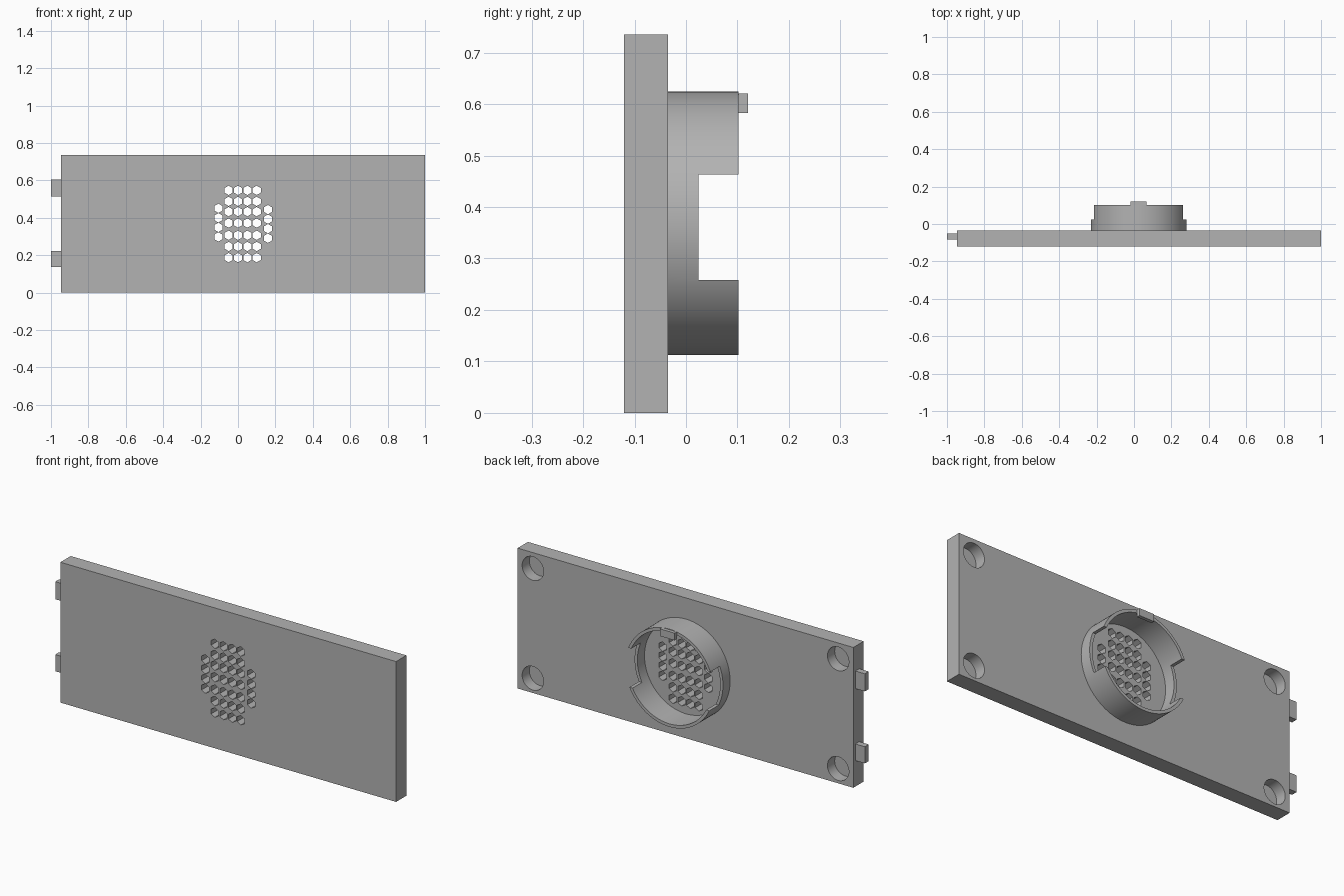
import bpy, bmesh, math
from mathutils import Matrix, Vector

if "Cube" in bpy.data.objects:
    bpy.data.objects.remove(bpy.data.objects["Cube"], do_unlink=True)

grey = bpy.data.materials.new("plain grey")
grey.use_nodes = True
grey.diffuse_color = (0.45, 0.45, 0.45, 1)
grey.node_tree.nodes["Principled BSDF"].inputs["Base Color"].default_value = grey.diffuse_color


def finish(name, bm):
    bmesh.ops.recalc_face_normals(bm, faces=bm.faces)
    mesh = bpy.data.meshes.new(name)
    bm.to_mesh(mesh)
    bm.free()
    mesh.materials.append(grey)
    obj = bpy.data.objects.new(name, mesh)
    bpy.context.collection.objects.link(obj)
    return obj


def add_box(bm, x, y, z):
    """Box from (min, max) pairs."""
    size = Matrix.Diagonal((x[1] - x[0], y[1] - y[0], z[1] - z[0], 1))
    centre = Vector((sum(x), sum(y), sum(z))) / 2
    bmesh.ops.create_cube(bm, size=1, matrix=Matrix.Translation(centre) @ size)


def add_prism(bm, x, z, radius, y, sides):
    """Upright-vertex prism whose axis runs along y."""
    angles = [math.pi / 2 + math.tau * i / sides for i in range(sides)]
    ring = [bm.verts.new((x + radius * math.cos(a), y[0], z + radius * math.sin(a)))
            for a in angles]
    face = bm.faces.new(ring)
    solid = bmesh.ops.extrude_face_region(bm, geom=[face])
    moved = [v for v in solid["geom"] if isinstance(v, bmesh.types.BMVert)]
    bmesh.ops.translate(bm, vec=(0, y[1] - y[0], 0), verts=moved)


def cut(obj, bm):
    cutter = finish("cutter", bm)
    cutter.hide_render = True
    mod = obj.modifiers.new("cut", 'BOOLEAN')
    mod.operation, mod.solver, mod.object = 'DIFFERENCE', 'EXACT', cutter
    bpy.context.view_layer.objects.active = obj
    bpy.ops.object.modifier_apply(modifier=mod.name)
    bpy.data.objects.remove(cutter, do_unlink=True)


def smooth(obj):
    bpy.ops.object.select_all(action='DESELECT')
    obj.select_set(True)
    bpy.context.view_layer.objects.active = obj
    bpy.ops.object.shade_smooth_by_angle(angle=math.radians(30))


LEFT, RIGHT, TOP = -0.945, 1.0, 0.735
FRONT, BACK, RIM = -0.12, -0.035, 0.102
CX, CZ, R, WALL = 0.025, 0.368, 0.256, 0.016

# Panel
bm = bmesh.new()
add_box(bm, (LEFT, RIGHT), (FRONT, BACK), (0, TOP))
panel = finish("panel", bm)

# Hexagonal grille through the panel
spots = [(x, z) for x in (-0.05, 0, 0.05, 0.10)
         for z in (0.547, 0.488, 0.433, 0.372, 0.307, 0.247, 0.187)]
spots += [(-0.105, 0.298 + 0.051 * i) for i in range(4)]
spots += [(0.16, 0.291 + 0.051 * i) for i in range(4)]
bm = bmesh.new()
for x, z in spots:
    add_prism(bm, x, z, 0.025, (FRONT - 0.05, BACK + 0.05), 6)
# Blind round recesses in the back corners
for x in (LEFT + 0.088, RIGHT - 0.088):
    for z in (0.077, TOP - 0.083):
        add_prism(bm, x, z, 0.062, (BACK - 0.06, BACK + 0.05), 48)
cut(panel, bm)
smooth(panel)

# Round collar on the back, open in the middle and notched on both sides
bm = bmesh.new()
add_prism(bm, CX, CZ, R, (BACK, RIM), 96)
collar = finish("collar", bm)
bm = bmesh.new()
add_prism(bm, CX, CZ, R - WALL, (BACK - 0.05, RIM + 0.05), 96)
cut(collar, bm)
bm = bmesh.new()
add_box(bm, (CX - 0.4, CX + 0.4), (0.024, RIM + 0.1), (0.258, 0.463))
cut(collar, bm)
smooth(collar)

# Retaining clip on the collar rim
bm = bmesh.new()
add_box(bm, (CX - 0.043, CX + 0.043), (RIM, 0.12), (0.583, 0.621))
finish("collar_clip", bm)

# Side tabs
for name, z in (("upper_tab", (0.513, 0.605)), ("lower_tab", (0.136, 0.223))):
    bm = bmesh.new()
    add_box(bm, (-1, LEFT), (-0.084, -0.052), z)
    finish(name, bm)
